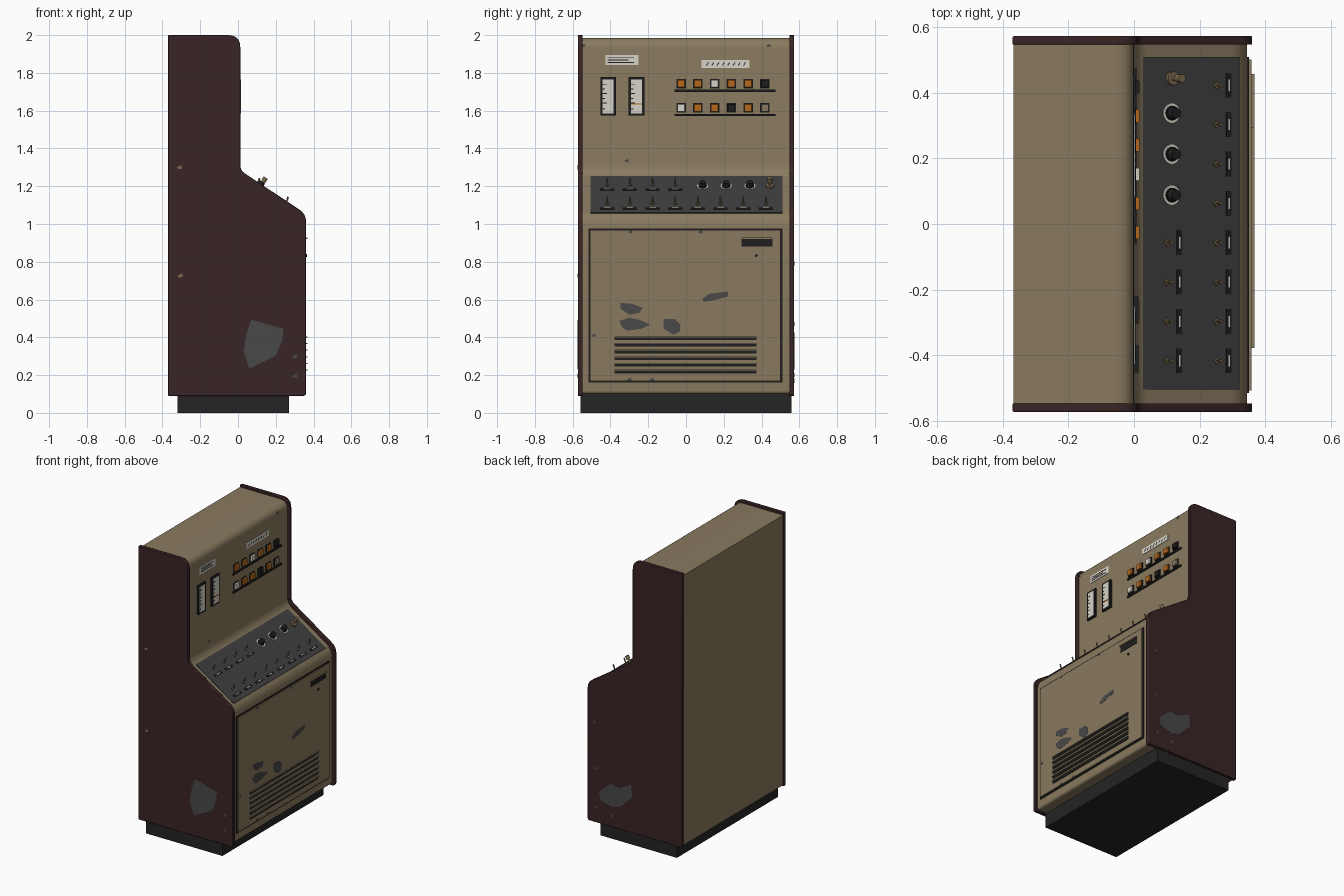
import bpy, bmesh, math
from mathutils import Matrix, Vector

if "Cube" in bpy.data.objects:
    bpy.data.objects.remove(bpy.data.objects["Cube"])


def material(name, r, g, b):
    m = bpy.data.materials.new(name)
    m.diffuse_color = (r, g, b, 1)
    m.use_nodes = True
    m.node_tree.nodes["Principled BSDF"].inputs["Base Color"].default_value = m.diffuse_color
    return m


TAN = material("tan_paint", 0.25, 0.195, 0.115)
MAROON = material("maroon_side", 0.042, 0.018, 0.019)
BLACK = material("black_plastic", 0.013, 0.013, 0.013)
PLINTH = material("plinth_black", 0.018, 0.018, 0.018)
GREY = material("deck_grey", 0.05, 0.05, 0.052)
BARE = material("bare_metal", 0.065, 0.065, 0.067)
ORANGE = material("orange_lamp", 0.47, 0.14, 0.012)
WHITE = material("off_white", 0.68, 0.66, 0.58)
BROWN = material("brass_brown", 0.20, 0.14, 0.075)


def frame(origin, ax, ay):
    """Local axes: x and y lie in a surface, z points out of it."""
    ax, ay = Vector(ax), Vector(ay)
    m = Matrix((ax, ay, ax.cross(ay))).transposed().to_4x4()
    m.translation = origin
    return m


A = math.atan(0.66)
C = math.cos(A)
WALL = frame((0, 0, 0), (0, 1, 0), (0, 0, 1))
LOWER = frame((0.345, 0, 0), (0, 1, 0), (0, 0, 1))
DOOR = frame((0.358, 0, 0), (0, 1, 0), (0, 0, 1))
DECK = frame((0, 0, 1.268), (C, 0, -math.sin(A)), (0, 1, 0))
FLOOR = Matrix.Identity(4)


def side(y):
    return frame((0, y, 0), (1, 0, 0), (0, 0, 1))


def prism(name, pts, fr, h, mat, base=0.0, taper=1.0, shift=(0, 0), smooth=False, bevel=0):
    """Outline in a surface frame, pushed outward by h."""
    bm = bmesh.new()
    n = len(pts)
    cx, cy = sum(p[0] for p in pts) / n, sum(p[1] for p in pts) / n
    lo = [bm.verts.new(fr @ Vector((x, y, base))) for x, y in pts]
    hi = [bm.verts.new(fr @ Vector((cx + (x - cx) * taper + shift[0],
                                    cy + (y - cy) * taper + shift[1], base + h))) for x, y in pts]
    bm.faces.new(lo[::-1])
    bm.faces.new(hi)
    for i in range(n):
        j = (i + 1) % n
        bm.faces.new((lo[i], lo[j], hi[j], hi[i]))
    bmesh.ops.recalc_face_normals(bm, faces=bm.faces)
    me = bpy.data.meshes.new(name)
    bm.to_mesh(me)
    bm.free()
    me.materials.append(mat)
    ob = bpy.data.objects.new(name, me)
    bpy.context.collection.objects.link(ob)
    if bevel:
        b = ob.modifiers.new("edge", "BEVEL")
        b.width, b.segments, b.limit_method, b.angle_limit = bevel, 2, 'ANGLE', math.radians(50)
    if smooth:
        bpy.context.view_layer.objects.active = ob
        ob.select_set(True)
        bpy.ops.object.shade_smooth_by_angle(angle=math.radians(35))
        ob.select_set(False)
    return ob


def rect(cx, cy, w, h):
    return [(cx - w / 2, cy - h / 2), (cx + w / 2, cy - h / 2),
            (cx + w / 2, cy + h / 2), (cx - w / 2, cy + h / 2)]


def disc(cx, cy, r, n=20):
    return [(cx + r * math.cos(2 * math.pi * i / n), cy + r * math.sin(2 * math.pi * i / n)) for i in range(n)]


def rounded(corners, seg=6):
    """Replace each (x, z, radius) corner with a smooth bend."""
    out = []
    for i, (x, z, r) in enumerate(corners):
        p = Vector((x, z))
        if r == 0:
            out.append((x, z))
            continue
        a = p + (Vector(corners[i - 1][:2]) - p).normalized() * r
        b = p + (Vector(corners[(i + 1) % len(corners)][:2]) - p).normalized() * r
        for k in range(seg + 1):
            t = k / seg
            q = a * (1 - t) ** 2 + p * 2 * t * (1 - t) + b * t * t
            out.append((q.x, q.y))
    return out


# Cabinet: plinth, body and two side panels
prism("plinth", rect(-0.025, 0, 0.59, 1.115), FLOOR, 0.11, PLINTH)
body = rounded([(-0.368, 0.1, 0), (0.345, 0.1, 0.02), (0.345, 1.04, 0.06),
                (0, 1.268, 0.05), (0, 1.985, 0.06), (-0.368, 1.985, 0)])
prism("cabinet_body", body, side(0.55), 1.10, TAN, smooth=True)
panel = rounded([(-0.37, 0.09, 0), (0.36, 0.09, 0.015), (0.36, 1.053, 0.04),
                 (0.012, 1.284, 0.03), (0.012, 2.0, 0.065), (-0.37, 2.0, 0)])
for nm, y in (("left_side_panel", -0.547), ("right_side_panel", 0.573)):
    prism(nm, panel, side(y), 0.026, MAROON, smooth=True, bevel=0.003)

# Gauges with tick marks
for k, gy in enumerate((-0.412, -0.262)):
    prism("gauge_frame", rect(gy, 1.676, 0.083, 0.202), WALL, 0.013, BLACK)
    prism("gauge_face", rect(gy, 1.676, 0.058, 0.18), WALL, 0.002, WHITE, base=0.013)
    for i, tz in enumerate((1.61, 1.64, 1.665, 1.69, 1.715, 1.74)):
        w = 0.022 if i % 2 else 0.012
        prism("gauge_tick", rect(gy - 0.029 + w / 2, tz, w, 0.005), WALL, 0.001, BLACK, base=0.015)
prism("gauge_needle", rect(-0.262, 1.636, 0.058, 0.006), WALL, 0.002, ORANGE, base=0.015)

# Paper labels with plain ruled marks
prism("label_left", rect(-0.339, 1.868, 0.175, 0.053), WALL, 0.003, WHITE)
for z, w in ((1.88, 0.14), (1.868, 0.11), (1.856, 0.14)):
    prism("label_rule", rect(-0.415 + w / 2, z, w, 0.005), WALL, 0.001, BLACK, base=0.003)
prism("label_right", rect(0.209, 1.846, 0.254, 0.042), WALL, 0.003, WHITE)
for i in range(8):
    x = 0.105 + i * 0.028
    prism("label_dash", [(x, 1.838), (x + 0.006, 1.838), (x + 0.016, 1.854), (x + 0.010, 1.854)],
          WALL, 0.001, BLACK, base=0.003)

# Lamp buttons in two rows, each above a dark rail
rows = ((1.743, (ORANGE, ORANGE, WHITE, ORANGE, ORANGE, BLACK)),
        (1.615, (WHITE, ORANGE, ORANGE, BLACK, ORANGE, TAN)))
for z, cols in rows:
    prism("button_rail", rect(0.207, z - 0.038, 0.534, 0.012), WALL, 0.008, BLACK)
    for i, col in enumerate(cols):
        y = -0.026 + i * 0.0888
        prism("button_bezel", rect(y, z, 0.05, 0.05), WALL, 0.006, BLACK)
        prism("button_cap", rect(y, z, 0.04, 0.04), WALL, 0.011, col, base=0.006, taper=0.92)

# Sloped control deck
prism("control_deck", rect(0.173 / C, 0.0025, 0.294 / C, 1.015), DECK, 0.004, GREY)


def toggle(x, y):
    u = x / C
    prism("switch_slot", rect(u + 0.044, y, 0.017, 0.076), DECK, 0.003, BLACK, base=0.004)
    prism("switch_mark", rect(u + 0.044, y, 0.005, 0.034), DECK, 0.001, WHITE, base=0.007)
    prism("switch_nut", disc(u, y, 0.010, 8), DECK, 0.006, BROWN, base=0.004)
    prism("switch_lever", disc(u, y, 0.004, 8), DECK, 0.032, BROWN, base=0.01, taper=1.3, shift=(-0.008, 0))


ys = [-0.417 + i * 0.12 for i in range(8)]
for y in ys:
    toggle(0.249, y)
for y in ys[:4]:
    toggle(0.098, y)
for y in (0.088, 0.213, 0.338):
    u = 0.111 / C
    prism("knob_ring", disc(u, y, 0.030, 24), DECK, 0.003, WHITE, base=0.004)
    prism("knob_skirt", disc(u, y, 0.022, 24), DECK, 0.008, BLACK, base=0.006, smooth=True)
    prism("knob_cap", disc(u, y, 0.019, 24), DECK, 0.02, BLACK, base=0.014, taper=0.85, smooth=True)
prism("lever_collar", disc(0.113 / C, 0.444, 0.021, 16), DECK, 0.012, BROWN, base=0.004, smooth=True)
prism("lever_shaft", disc(0.113 / C, 0.444, 0.008, 12), DECK, 0.03, BROWN, base=0.016, smooth=True)
prism("lever_grip", disc(0.113 / C, 0.444, 0.013, 12), DECK, 0.024, BROWN, base=0.038, smooth=True)

# Service door with seam, handle, lock and louvres
prism("door_seam", rect(-0.003, 0.568, 1.026, 0.816), LOWER, 0.005, BLACK)
prism("service_door", rect(-0.003, 0.568, 1.008, 0.798), LOWER, 0.013, TAN)
prism("handle_recess", rect(0.376, 0.90, 0.164, 0.04), DOOR, 0.003, BLACK)
prism("handle_lip", rect(0.376, 0.924, 0.164, 0.008), DOOR, 0.010, TAN)
prism("door_lock", disc(0.373, 0.833, 0.008, 10), DOOR, 0.006, BLACK)
for i in range(6):
    z = 0.393 - i * 0.0352
    prism("louvre_slot", rect(-0.002, z, 0.751, 0.015), DOOR, 0.003, BLACK)
    prism("louvre_hood", rect(-0.002, z + 0.0095, 0.751, 0.005), DOOR, 0.009, TAN)

# Worn patches where paint has come off
door_wear = (
    [(-.347, .582), (-.288, .578), (-.23, .557), (-.246, .53), (-.3, .52), (-.347, .552)],
    [(-.352, .488), (-.3, .504), (-.246, .493), (-.188, .467), (-.235, .446), (-.31, .435), (-.34, .456)],
    [(-.119, .498), (-.06, .498), (-.029, .467), (-.034, .43), (-.066, .414), (-.119, .446)],
    [(.087, .605), (.124, .631), (.225, .642), (.22, .615), (.135, .594), (.093, .589)])
for pts in door_wear:
    prism("door_wear", pts, DOOR, 0.001, BARE)
LEFT, RIGHT = side(-0.573), side(0.574)
prism("side_wear_left", [(.07, .493), (.24, .446), (.235, .382), (.198, .302), (.06, .233), (.03, .324), (.045, .42)],
      LEFT, 0.001, BARE)
prism("side_wear_right", [(.27, .31), (.18, .39), (.12, .378), (.02, .426), (.014, .34), (.105, .25), (.17, .23), (.26, .255)],
      RIGHT, 0.001, BARE)


def chip(fr, x, y, r, mat=BARE):
    prism("paint_chip", [(x - r, y), (x - r * 0.3, y - r * 0.7), (x + r, y - r * 0.4), (x + r * 0.6, y + r * 0.8)],
          fr, 0.001, mat)


for x, z in ((-.31, 1.3), (-.305, .727), (.3, .297), (.3, .196)):
    chip(LEFT, x, z, 0.015, BROWN if z > 0.5 else BARE)
for x, z in ((.3, .79), (.3, .47), (.29, .2), (.165, .17)):
    chip(RIGHT, x, z, 0.015)
for x, z in ((.437, 1.945), (-.315, 1.335), (-.545, 1.945)):
    chip(WALL, x, z, 0.012)
for x, z in ((-.294, .958), (.077, .958), (-.49, .41), (-.3, .178), (-.18, .178)):
    chip(DOOR, x, z, 0.012)
